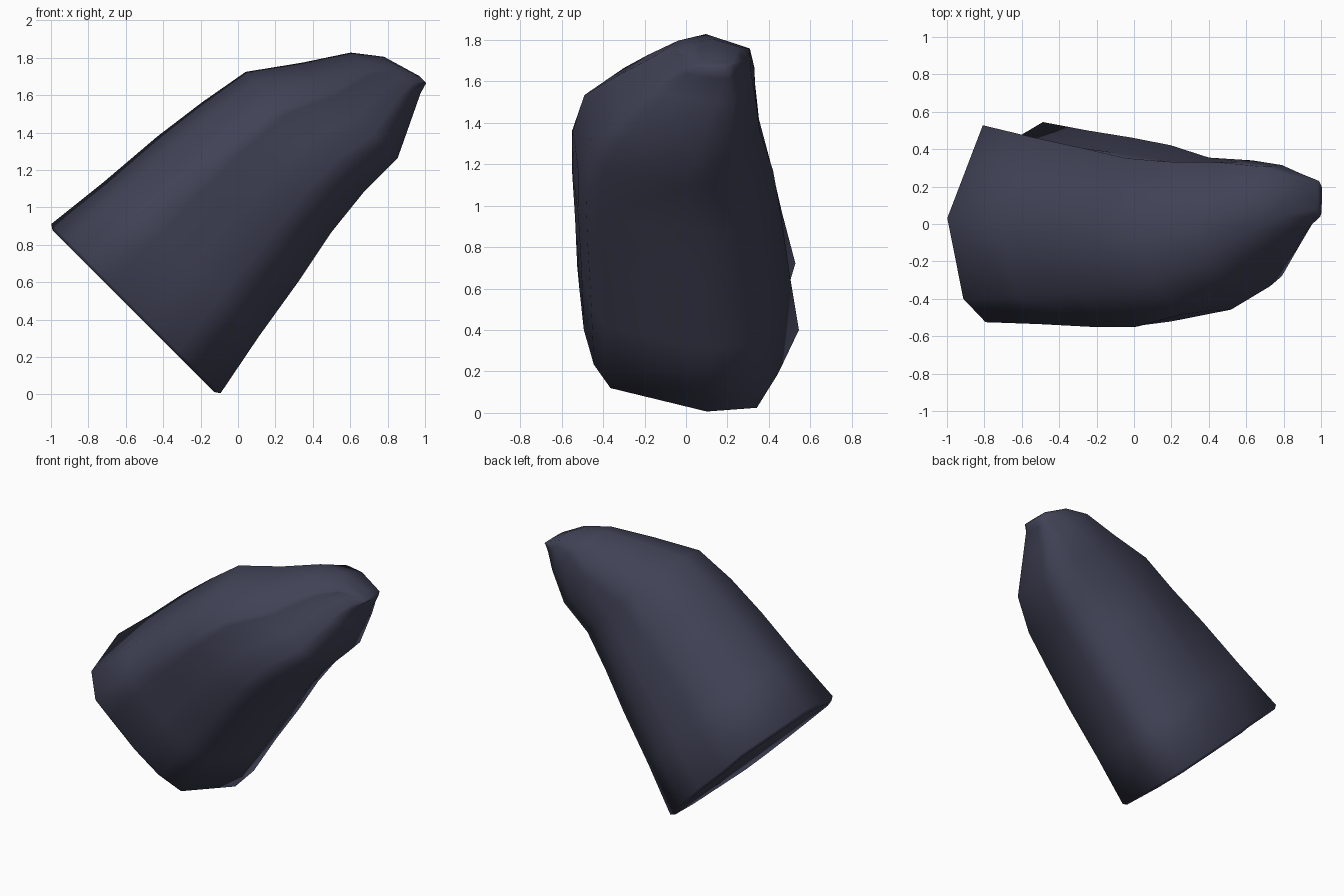
import bpy, bmesh, math

if "Cube" in bpy.data.objects:
    bpy.data.objects.remove(bpy.data.objects["Cube"])

mat = bpy.data.materials.new("dark slate")
mat.diffuse_color = (0.052, 0.054, 0.092, 1)
mat.use_nodes = True
mat.node_tree.nodes["Principled BSDF"].inputs["Base Color"].default_value = mat.diffuse_color

# Normalised cross-section (u across the slope, v front to back), wide top, grooved back
PROFILE = [(1, .04), (.81, -.77), (.55, -1), (.3, -.98), (-.13, -.94), (-.5, -.85),
           (-.75, -.7), (-1, .17), (-.96, .62), (-.6, .81), (-.13, 1), (.15, .86), (.58, .97)]
TOP_FRONT, FRONT, LOW_FRONT, LOW_EDGE, GROOVE, RIDGE = 1, 2, 5, 6, 11, 12

# Stations along the leaning axis: distance, lower edge, upper edge, front y, back y
STATIONS = [(0, -.61, .61, -.51, .53), (.02, -.64, .64, -.525, .545),
            (.38, -.57, .60, -.535, .50), (.75, -.51, .57, -.55, .46),
            (1.05, -.45, .53, -.55, .42), (1.33, -.42, .48, -.49, .355),
            (1.58, -.42, .30, -.34, .34), (1.80, -.315, .156, -.14, .315),
            (1.91, -.262, .014, -.03, .27), (1.97, -.245, -.19, .04, .23)]
BASE_X, BASE_Z = -.56, .445
C = math.sqrt(.5)          # the axis leans 45 degrees to the right


def clamp(x):
    return max(0, min(1, x))


def ring(bm, s, lo, hi, front, back):
    early = clamp(s / 1.2)                              # top front rounds off
    late = clamp((s - 1) / .58)                         # lower front squares up
    dip = clamp(min(s / 1.05, (1.4 - s) / .35))         # back flattens midway
    verts = []
    for i, (u, v) in enumerate(PROFILE):
        if i == TOP_FRONT:
            v += .22 * early
        elif i == FRONT:
            u -= .15 * early
        elif i == LOW_FRONT:
            v -= .13 * late
        elif i == LOW_EDGE:
            v -= .12 * late
        elif i == GROOVE:
            v += .12 * late - .02 * dip
        elif i == RIDGE:
            v -= .11 * dip
        t = (lo + hi) / 2 + u * (hi - lo) / 2
        y = (front + back) / 2 + v * (back - front) / 2
        verts.append(bm.verts.new((BASE_X + C * (s - t), y, BASE_Z + C * (s + t))))
    return verts


# Tapered body: loft the rings, close the flat base and the blunt tip
bm = bmesh.new()
rings = [ring(bm, *st) for st in STATIONS]
n = len(PROFILE)
for a, b in zip(rings, rings[1:]):
    for i in range(n):
        j = (i + 1) % n
        bm.faces.new((a[i], a[j], b[j], b[i]))
bm.faces.new(rings[0])
bm.faces.new(rings[-1])
bmesh.ops.recalc_face_normals(bm, faces=bm.faces)
for f in bm.faces:
    f.smooth = True
mesh = bpy.data.meshes.new("tapered_body")
bm.to_mesh(mesh)
bm.free()
mesh.materials.append(mat)
body = bpy.data.objects.new("tapered_body", mesh)
bpy.context.collection.objects.link(body)
